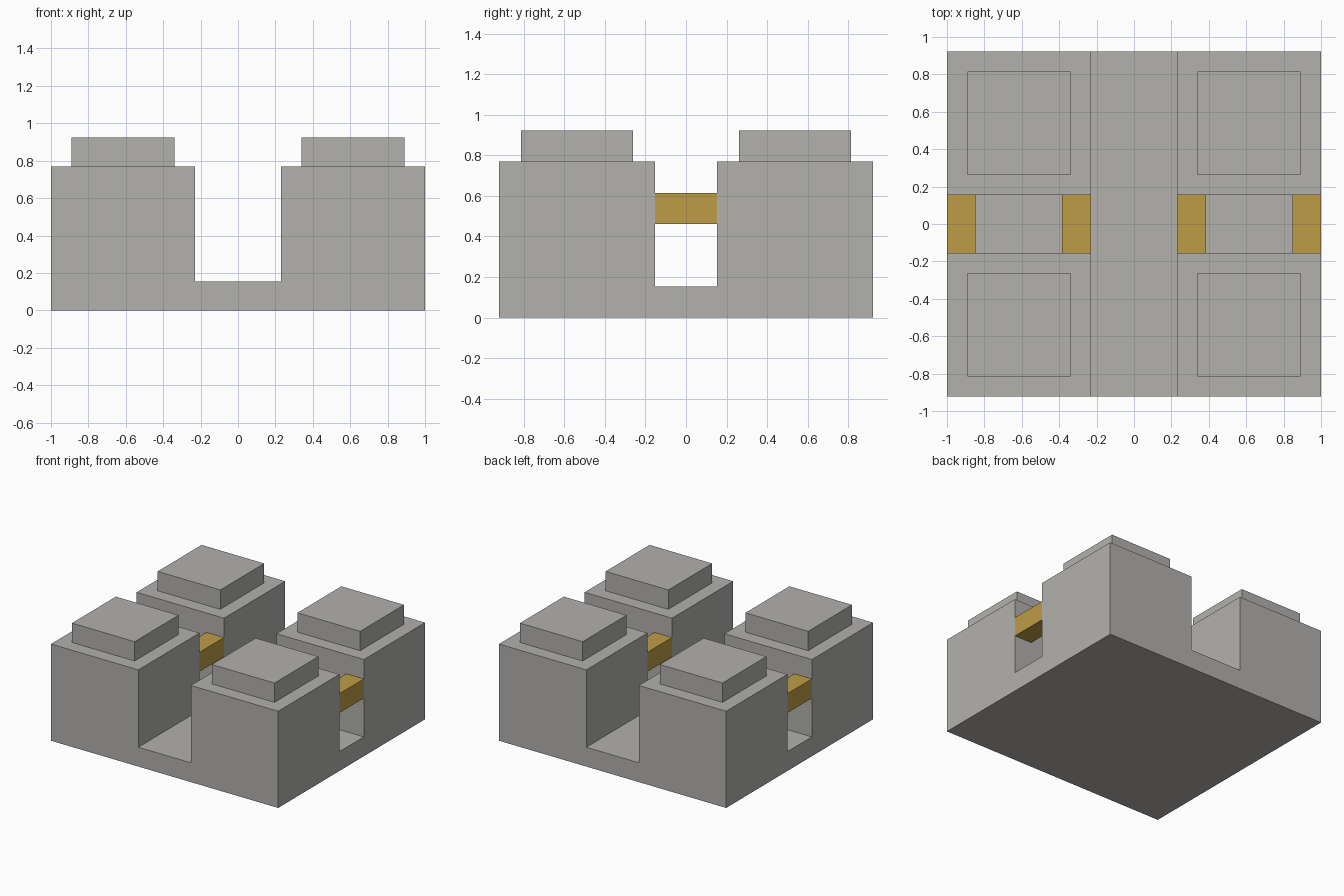
import bpy
import bmesh
from mathutils import Matrix, Vector

if "Cube" in bpy.data.objects:
    bpy.data.objects.remove(bpy.data.objects["Cube"], do_unlink=True)

U = 1 / 13  # design grid unit


def make_material(name, rgb):
    mat = bpy.data.materials.new(name)
    mat.use_nodes = True
    mat.diffuse_color = (*rgb, 1)
    mat.node_tree.nodes["Principled BSDF"].inputs["Base Color"].default_value = (*rgb, 1)
    return mat


def add_box(bm, low, high):
    low, high = Vector(low) * U, Vector(high) * U
    matrix = Matrix.Translation((low + high) / 2) @ Matrix.Diagonal((*(high - low), 1))
    bmesh.ops.create_cube(bm, size=1, matrix=matrix)


def finish(bm, name, mat):
    bmesh.ops.recalc_face_normals(bm, faces=bm.faces)
    mesh = bpy.data.meshes.new(name)
    bm.to_mesh(mesh)
    bm.free()
    mesh.materials.append(mat)
    obj = bpy.data.objects.new(name, mesh)
    bpy.context.collection.objects.link(obj)
    return obj


def raise_faces(bm, faces, height):
    """Extrude separate faces upward and return their new tops."""
    tops = bmesh.ops.extrude_discrete_faces(bm, faces=faces)["faces"]
    bmesh.ops.translate(bm, vec=(0, 0, height * U),
                        verts=list({v for f in tops for v in f.verts}))
    return tops


stone = make_material("warm grey stone", (0.45, 0.44, 0.42))
gold = make_material("ochre gold", (0.51, 0.335, 0.06))

# Slab, cut into a three by three layout by the crossing channels
bm = bmesh.new()
add_box(bm, (-13, -12, 0), (13, 12, 2))
for axis, half_width in ((Vector((1, 0, 0)), 3), (Vector((0, 1, 0)), 2)):
    for side in (-1, 1):
        bmesh.ops.bisect_plane(bm, geom=bm.verts[:] + bm.edges[:] + bm.faces[:],
                               plane_co=axis * side * half_width * U, plane_no=axis)

# Four corner towers with a smaller raised cap on each
corners = [f for f in bm.faces if f.normal.z > 0.9
           and abs(f.calc_center_median().x) > 3 * U
           and abs(f.calc_center_median().y) > 2 * U]
tower_tops = raise_faces(bm, corners, 8)
bmesh.ops.inset_individual(bm, faces=tower_tops, thickness=2 * U)
raise_faces(bm, tower_tops, 2)
finish(bm, "base_with_towers", stone)

# Gold bars bridging the front and back towers
for label, sign in (("left", 1), ("right", -1)):
    for place, inner, outer in (("inner", 3, 5), ("outer", 11, 13)):
        bm = bmesh.new()
        x0, x1 = sorted((sign * inner, sign * outer))
        add_box(bm, (x0, -2, 6), (x1, 2, 8))
        finish(bm, f"{label}_{place}_bar", gold)
